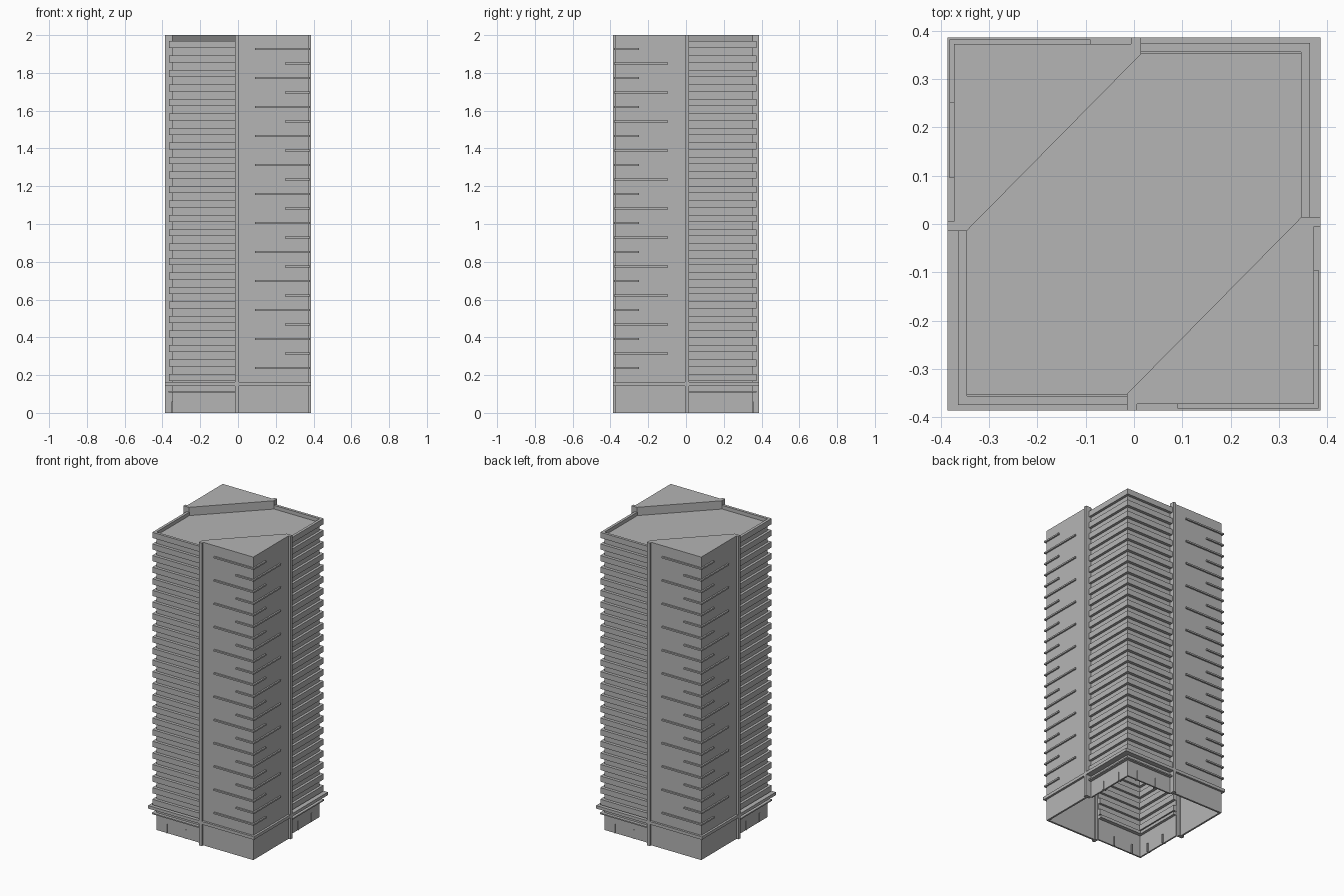
import bpy
import bmesh

cube = bpy.data.objects.get("Cube")
if cube:
    bpy.data.objects.remove(cube)

concrete = bpy.data.materials.new("grey_concrete")
concrete.use_nodes = True
colour = (0.46, 0.46, 0.46, 1)
concrete.diffuse_color = colour
concrete.node_tree.nodes["Principled BSDF"].inputs["Base Color"].default_value = colour


def build(name, prisms):
    """One object from vertical prisms (outline, bottom, top),
    each repeated half a turn around the tower axis."""
    bm = bmesh.new()
    for outline, z0, z1 in prisms:
        for s in (1, -1):
            low = [bm.verts.new((s * x, s * y, z0)) for x, y in outline]
            high = [bm.verts.new((s * x, s * y, z1)) for x, y in outline]
            bm.faces.new(low)
            bm.faces.new(high)
            for i in range(len(low)):
                j = (i + 1) % len(low)
                bm.faces.new((low[i], low[j], high[j], high[i]))
    bmesh.ops.recalc_face_normals(bm, faces=bm.faces)
    mesh = bpy.data.meshes.new(name)
    bm.to_mesh(mesh)
    bm.free()
    mesh.materials.append(concrete)
    obj = bpy.data.objects.new(name, mesh)
    bpy.context.collection.objects.link(obj)
    return obj


def angle(side, a, b, end_x, end_y, t):
    """L outline around the front corner on the given side (+1 or -1)."""
    return [(side * a, -b), (side * a, -end_y), (side * (a - t), -end_y),
            (side * (a - t), t - b), (side * end_x, t - b), (side * end_x, -b)]


def rect(x0, x1, y0, y1):
    return [(x0, y0), (x1, y0), (x1, y1), (x0, y1)]


TOP = 2.0
ROOF = 1.945
STEP = 0.0766

# Balcony corners: recessed wall with stacked floor bands
build("recessed_walls", [(angle(-1, 0.347, 0.354, 0.012, 0.012, 0.01), 0, ROOF)])

bands = []
for i in range(24):
    top = 1.968 - STEP * i
    depth = 0.018 if i == 0 else 0.045
    bands.append((angle(-1, 0.364, 0.374, 0.012, 0.012, depth), top - 0.037, top))
build("floor_bands", bands)

# Plain corners: tall flat walls with alternating ledges
build("plain_walls", [(angle(1, 0.372, 0.372, 0.004, 0.004, 0.012), 0, TOP - 0.01)])

ledges = []
for i in range(23):
    z = 1.926 - STEP * 1.002 * i
    end_x, end_y = (0.09, 0.25) if i % 2 == 0 else (0.25, 0.095)
    ledges.append((angle(1, 0.382, 0.382, end_x, end_y, 0.012), z - 0.005, z + 0.005))
build("wall_ledges", ledges)

# Fins between the corners
build("vertical_fins", [
    (rect(-0.015, 0.006, -0.386, -0.352), 0, TOP),
    (rect(0.347, 0.386, -0.005, 0.015), 0, TOP),
])

# Ledge around the base and thin canopy under it
build("base_ledge", [
    (angle(-1, 0.386, 0.386, 0.012, 0.012, 0.066), 0.143, 0.163),
    (angle(1, 0.386, 0.386, 0.004, 0.004, 0.02), 0.143, 0.163),
])
build("entrance_canopy", [(angle(-1, 0.368, 0.374, 0.012, 0.012, 0.03), 0.107, 0.115)])

# Small posts in the ground floor wall
posts = []
for d in (0.13, 0.27):
    posts.append((rect(-d - 0.003, -d + 0.003, -0.358, -0.335), 0, 0.06))
    posts.append((rect(-0.351, -0.328, -d - 0.003, -d + 0.003), 0, 0.06))
build("ground_posts", posts)

# Sunken roof deck and the raised triangular roofs
build("roof_deck", [([(-0.347, -0.354), (-0.012, -0.354), (0.347, 0.015),
                      (-0.347, -0.015)], ROOF - 0.01, ROOF)])
build("raised_roofs", [([(0.372, -0.372), (0.372, 0.0), (0.347, 0.015),
                         (-0.015, -0.352), (0.0, -0.372)], ROOF - 0.01, TOP)])
